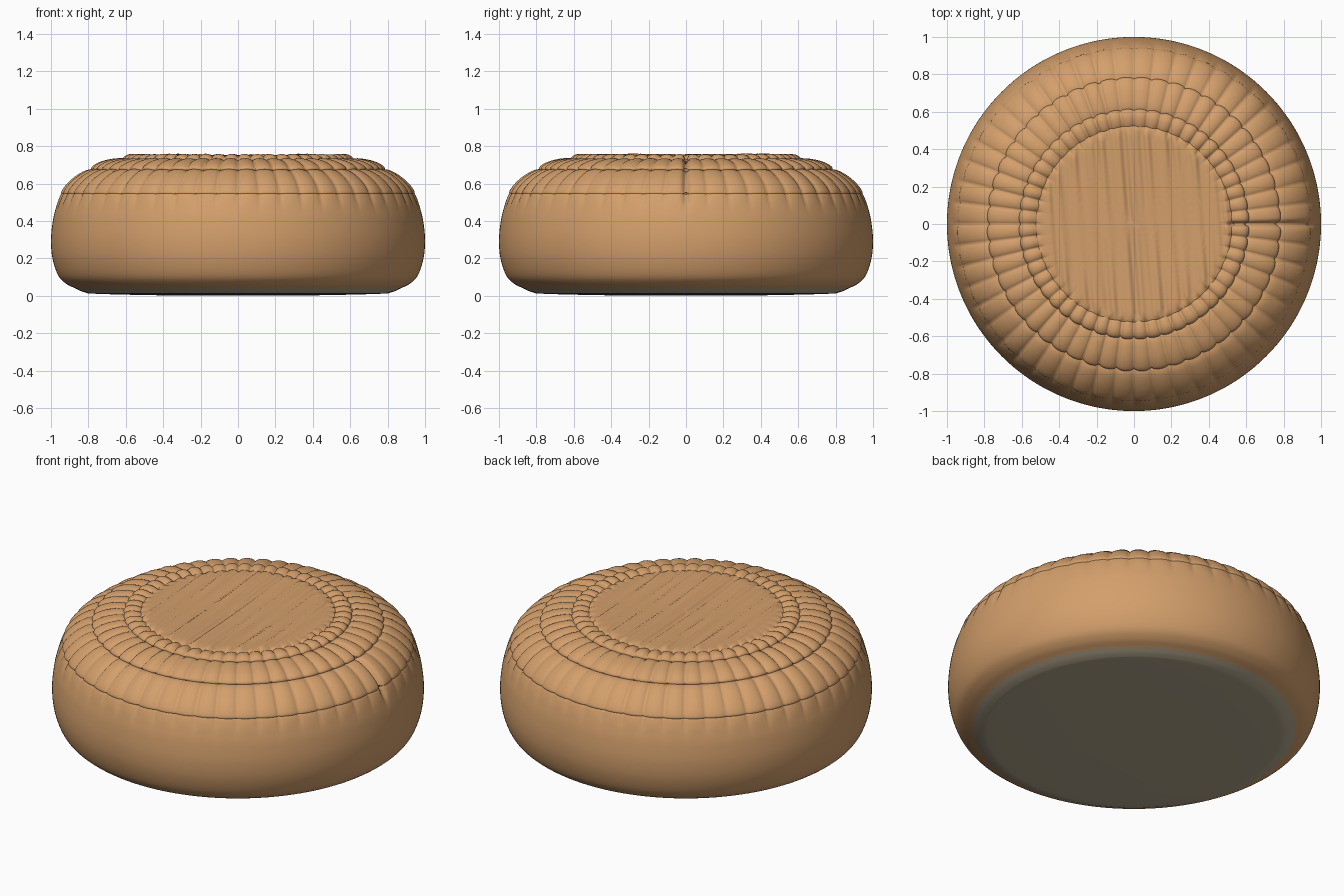
import bpy, bmesh, math, random
from mathutils import Vector

if "Cube" in bpy.data.objects:
    bpy.data.objects.remove(bpy.data.objects["Cube"])

random.seed(4)
PLEATS = 52
SEG = PLEATS * 10
puff_var = [random.uniform(0.75, 1.2) for _ in range(PLEATS)]


def material(name, color):
    m = bpy.data.materials.new(name)
    m.diffuse_color = (*color, 1)
    m.use_nodes = True
    m.node_tree.nodes["Principled BSDF"].inputs["Base Color"].default_value = m.diffuse_color
    return m


tan = material("tan_fabric", (0.65, 0.345, 0.148))
grey = material("grey_underside", (0.46, 0.39, 0.27))


def spline(keys, sub):
    """Catmull-Rom through (radius, height, pleat depth) keys."""
    k = [Vector(p) for p in keys]
    k = [2 * k[0] - k[1]] + k + [2 * k[-1] - k[-2]]
    out = []
    for i in range(1, len(k) - 2):
        a, b, c, d = k[i - 1:i + 3]
        for j in range(sub):
            t = j / sub
            out.append(0.5 * (2 * b + (c - a) * t + (2 * a - 5 * b + 4 * c - d) * t * t
                              + (3 * b - a - 3 * c + d) * t ** 3))
    return out + [k[-2]]


def pleat(ang):
    """Rounded folds with narrow valleys, plus one deep seam at +x."""
    i = int(ang / math.tau * PLEATS) % PLEATS
    p = abs(math.sin(ang * PLEATS / 2))
    off = min(ang, math.tau - ang)
    return puff_var[i] * (p ** 0.6 - 0.6) - 1.6 * math.exp(-(off / 0.016) ** 2)


def revolve(name, keys, mat, sub=6, ripple=None):
    prof = spline(keys, sub)
    bm = bmesh.new()
    rings = []
    for i, p in enumerate(prof):
        t = prof[min(i + 1, len(prof) - 1)] - prof[max(i - 1, 0)]
        n = Vector((-t.y, t.x)).normalized()
        ring = []
        for s in range(SEG):
            a = math.tau * s / SEG
            d = p.z * pleat(a)
            r, z = max(p.x + n.x * d, 0.0), p.y + n.y * d
            x, y = r * math.cos(a), r * math.sin(a)
            if ripple:
                z += ripple(x, y, r)
            ring.append(bm.verts.new((x, y, z)))
        rings.append(ring)
    for a, b in zip(rings, rings[1:]):
        for s in range(SEG):
            e = (s + 1) % SEG
            bm.faces.new((a[s], b[s], b[e], a[e]))
    bmesh.ops.remove_doubles(bm, verts=rings[0], dist=1e-5)
    for f in bm.faces:
        f.smooth = True
    me = bpy.data.meshes.new(name)
    bm.to_mesh(me)
    bm.free()
    me.materials.append(mat)
    ob = bpy.data.objects.new(name, me)
    bpy.context.collection.objects.link(ob)
    return ob


def gathers(x, y, r):
    """Nearly straight creases running front to back on the top panel."""
    u = x + 0.07 * y
    fade = max(0.0, min(1.0, (0.53 - r) / 0.05))
    return fade * (0.0045 * math.sin(u * 78) + 0.003 * math.sin(u * 127 + 1 + y)
                   + 0.002 * math.sin(u * 41 + 2 * y))


# Centre panel, slightly dished
revolve("top_panel", [(0, 0.744, 0), (0.2, 0.746, 0), (0.4, 0.75, 0), (0.49, 0.75, 0.002),
                      (0.53, 0.738, 0.014), (0.55, 0.725, 0.01)], tan, 9, gathers)

# Three overlapping pleated tiers, each ending in a scalloped hem
revolve("inner_pleat_ring", [(0.505, 0.732, 0.016), (0.54, 0.747, 0.017), (0.575, 0.751, 0.016),
                             (0.602, 0.742, 0.015), (0.612, 0.726, 0.012), (0.6, 0.708, 0.008)], tan)
revolve("middle_pleat_ring", [(0.59, 0.722, 0.01), (0.64, 0.73, 0.013), (0.71, 0.719, 0.014),
                              (0.76, 0.699, 0.015), (0.781, 0.679, 0.014), (0.768, 0.655, 0.008)], tan)
revolve("outer_pleat_ring", [(0.755, 0.675, 0.008), (0.81, 0.667, 0.012), (0.87, 0.633, 0.013),
                             (0.917, 0.59, 0.013), (0.942, 0.552, 0.011), (0.932, 0.535, 0.006)], tan)

# Plump side wall
revolve("side_wall", [(0.91, 0.575, 0.006), (0.938, 0.55, 0.009), (0.957, 0.515, 0.008),
                      (0.975, 0.465, 0.002), (0.99, 0.4, 0), (1.0, 0.3, 0), (0.992, 0.2, 0),
                      (0.962, 0.11, 0), (0.92, 0.065, 0), (0.868, 0.038, 0)], tan)

# Grey base
revolve("base_panel", [(0, 0, 0), (0.4, 0.002, 0), (0.75, 0.01, 0), (0.82, 0.018, 0),
                       (0.872, 0.04, 0)], grey, 4)

# Outward normals on every part
for ob in bpy.context.collection.objects:
    me = ob.data
    up = ob.name != "base_panel"
    bm = bmesh.new()
    bm.from_mesh(me)
    total = sum(f.normal.z * f.calc_area() for f in bm.faces)
    if ob.name == "side_wall":
        total = sum(f.normal.dot(f.calc_center_median() - Vector((0, 0, 0.3))) for f in bm.faces)
    if (total > 0) != up:
        bmesh.ops.reverse_faces(bm, faces=bm.faces[:])
    bm.to_mesh(me)
    bm.free()
